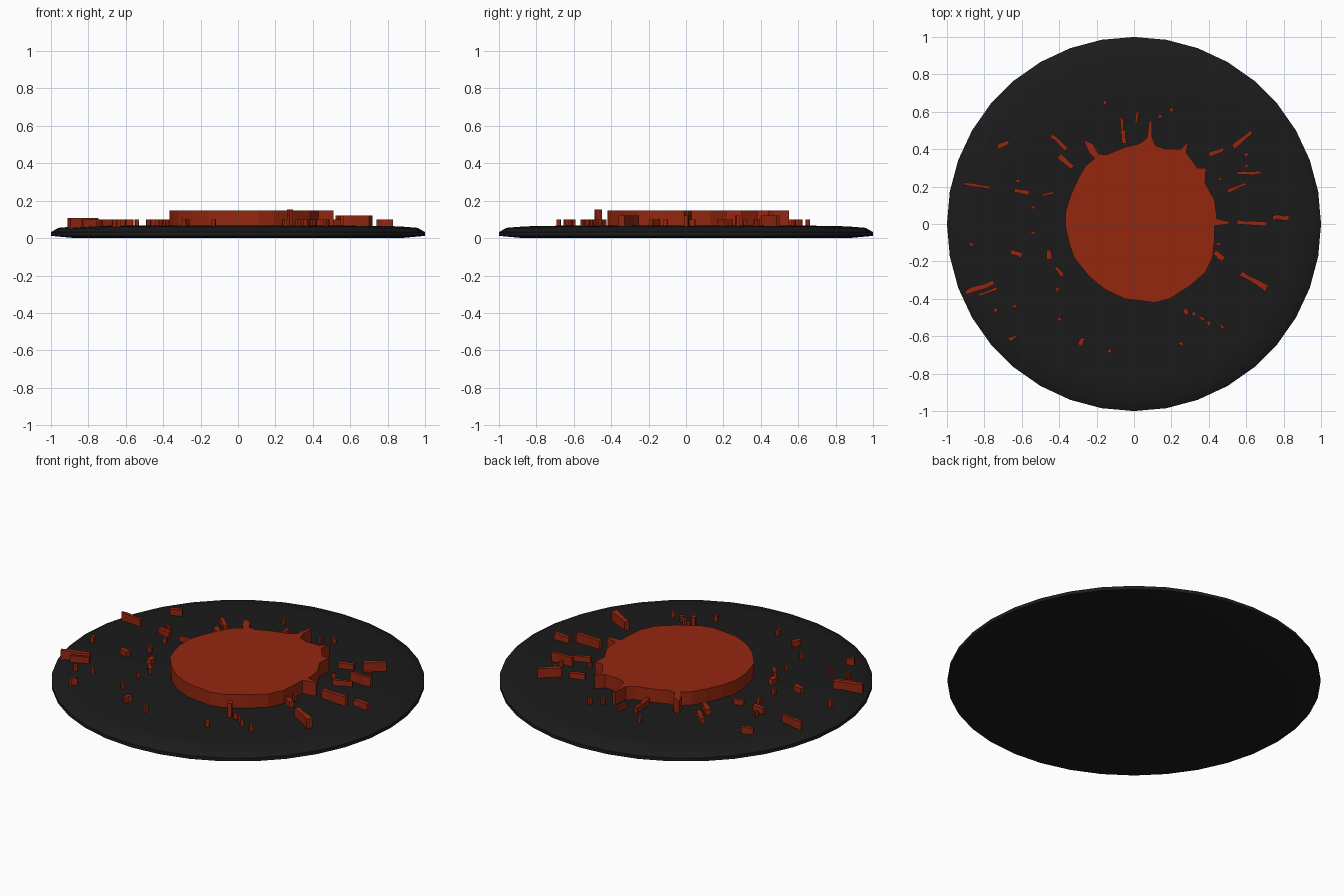
import bpy, bmesh, math, random
from mathutils import Vector

random.seed(4)

def material(name, rgb):
    m = bpy.data.materials.new(name)
    m.diffuse_color = (*rgb, 1)
    return m

black = material("black", (0.011, 0.011, 0.011))
red = material("red", (0.30, 0.02, 0.005))

def make_object(name, bm, mat):
    bmesh.ops.recalc_face_normals(bm, faces=bm.faces)
    me = bpy.data.meshes.new(name)
    bm.to_mesh(me)
    bm.free()
    me.materials.append(mat)
    ob = bpy.data.objects.new(name, me)
    bpy.context.collection.objects.link(ob)
    return ob

def prism(bm, pts, z0, z1):
    lo = [bm.verts.new((x, y, z0)) for x, y in pts]
    hi = [bm.verts.new((x, y, z1)) for x, y in pts]
    n = len(pts)
    for i in range(n):
        j = (i + 1) % n
        bm.faces.new((lo[i], lo[j], hi[j], hi[i]))
    bm.faces.new(hi)
    bm.faces.new(lo[::-1])

# Base disc: lathed 36-sided profile with a softly rounded rim
profile = [(0.87, 0), (1, 0.012), (1, 0.032), (0.96, 0.055), (0.86, 0.063), (0.6, 0.068)]
N = 36
bm = bmesh.new()
rings = [[bm.verts.new((r * math.cos(math.tau * i / N), r * math.sin(math.tau * i / N), z))
          for i in range(N)] for r, z in profile]
for a, b in zip(rings, rings[1:]):
    for i in range(N):
        j = (i + 1) % N
        bm.faces.new((a[i], a[j], b[j], b[i]))
bm.faces.new(rings[0][::-1])
bm.faces.new(rings[-1])
disc = make_object("base_disc", bm, black)
bpy.context.view_layer.objects.active = disc
disc.select_set(True)
bpy.ops.object.shade_smooth_by_angle(angle=math.radians(40))

# Central splat: raised blob with short spikes
outline = [(.43, -.01), (.51, 0), (.51, .012), (.44, .03), (.44, .06), (.43, .13), (.38, .22),
           (.385, .30), (.34, .30), (.28, .38), (.29, .44), (.25, .40), (.17, .40), (.115, .42),
           (.095, .47), (.095, .55), (.08, .55), (.07, .46), (.03, .43), (-.05, .41), (-.15, .37),
           (-.19, .375), (-.22, .43), (-.27, .45), (-.24, .38), (-.21, .35), (-.26, .31),
           (-.30, .24), (-.34, .15), (-.365, .07), (-.365, -.02), (-.345, -.11), (-.32, -.18),
           (-.24, -.28), (-.155, -.35), (-.05, -.40), (.11, -.42), (.19, -.40), (.30, -.33),
           (.38, -.26), (.42, -.18), (.43, -.09)]
bm = bmesh.new()
prism(bm, outline, 0.055, 0.147)
make_object("central_splat", bm, red)

# Droplets around the splat
def streak(bm, x1, y1, x2, y2, w, top):
    a, b = Vector((x1, y1)), Vector((x2, y2))
    d = (b - a).normalized()
    n = Vector((-d.y, d.x)) * w / 2
    side = [a.lerp(b, t) for t in (0, .3, .65, 1)]
    pts = [p - n * random.uniform(.5, 1.1) for p in side]
    pts += [p + n * random.uniform(.5, 1.1) for p in reversed(side)]
    prism(bm, [tuple(p) for p in pts], 0.05, top)

streaks = [(-.07, .57, -.06, .49, .02), (-.06, .50, -.05, .43, .035), (.02, .60, .01, .54, .015),
           (-.44, .475, -.36, .40, .03), (-.40, .365, -.33, .30, .03), (-.73, .41, -.67, .44, .03),
           (-.91, .215, -.77, .195, .02), (-.64, .18, -.56, .165, .03), (-.49, .155, -.43, .165, .02),
           (-.66, -.15, -.60, -.17, .03), (-.46, -.14, -.45, -.19, .03), (-.42, -.23, -.38, -.28, .025),
           (-.90, -.37, -.75, -.31, .035), (-.83, -.38, -.73, -.345, .025), (-.67, -.62, -.63, -.60, .02),
           (-.29, -.65, -.27, -.61, .03), (.35, -.495, .375, -.515, .02), (.43, -.15, .48, -.19, .03),
           (.57, -.265, .71, -.345, .035), (.55, .01, .71, 0, .025), (.74, .035, .83, .035, .03),
           (.50, .175, .60, .215, .02), (.55, .27, .68, .275, .022), (.40, .37, .48, .40, .025),
           (.53, .41, .63, .49, .03)]
dots = [(-.155, .65), (.14, .575), (.20, .61), (-.62, .23), (-.54, .09), (-.54, -.05), (-.87, -.11),
        (-.74, -.46), (-.64, -.44), (-.41, -.35), (-.40, -.51), (-.13, -.68), (.25, -.64),
        (.32, -.48), (.40, -.53), (.47, -.55), (.45, -.11), (.60, .31), (.60, .37), (.46, .24)]

bm = bmesh.new()
for x1, y1, x2, y2, w in streaks:
    top = 0.12 if .5 < x1 < .6 else 0.108 if x1 < -.85 else 0.1
    streak(bm, x1, y1, x2, y2, w, top)
for x, y in dots:
    d = Vector((x, y)).normalized() * 0.011
    streak(bm, x - d.x, y - d.y, x + d.x, y + d.y, 0.022, 0.1)
streak(bm, .27, -.455, .285, -.485, .025, 0.152)
make_object("droplets", bm, red)
